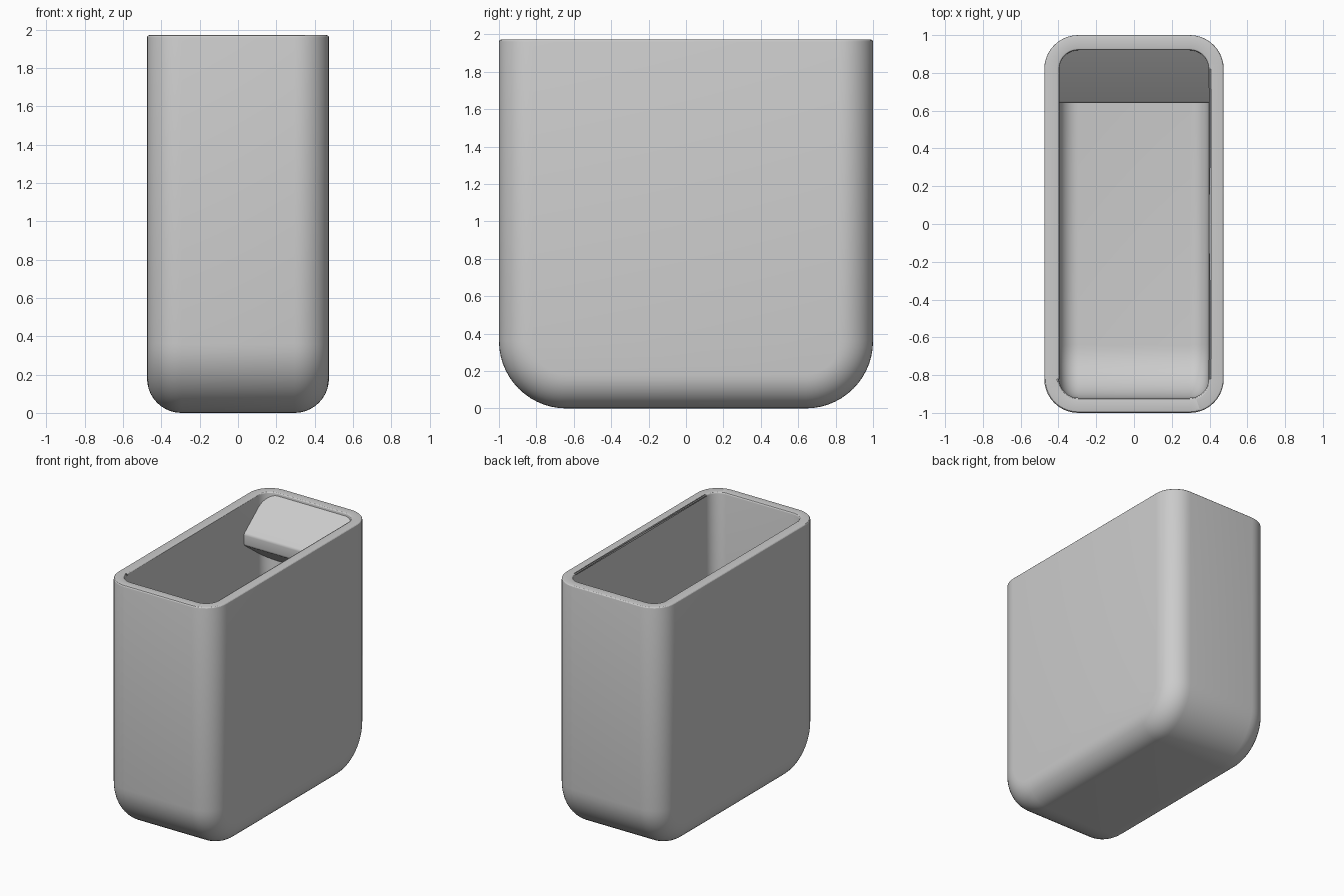
import bpy, bmesh
from math import sin, cos, pi, radians

cube = bpy.data.objects.get("Cube")
if cube:
    bpy.data.objects.remove(cube, do_unlink=True)

HX, HY, TOP = 0.475, 1.0, 1.972    # outer half width, half depth, height
WALL = 0.08
SIDE_R, END_R = 0.18, 0.36         # side edge and bottom end radii
STEPS, ARC = 10, 14

grey = bpy.data.materials.new("light grey")
grey.use_nodes = True
colour = (0.6, 0.6, 0.6, 1)
grey.diffuse_color = colour
grey.node_tree.nodes["Principled BSDF"].inputs["Base Color"].default_value = colour


def finish(name, bm):
    bmesh.ops.recalc_face_normals(bm, faces=bm.faces)
    mesh = bpy.data.meshes.new(name)
    bm.to_mesh(mesh)
    bm.free()
    mesh.materials.append(grey)
    obj = bpy.data.objects.new(name, mesh)
    bpy.context.collection.objects.link(obj)
    bpy.ops.object.select_all(action="DESELECT")
    obj.select_set(True)
    bpy.context.view_layer.objects.active = obj
    bpy.ops.object.shade_smooth_by_angle(angle=radians(30))
    return obj


def u_profile(bm, x, inset):
    """Open U outline at one x, running from front top to back top."""
    r, hy = END_R - inset, HY - inset
    pts = [(-hy, TOP)]
    for side, start in ((-1, pi), (1, 1.5 * pi)):
        for i in range(ARC + 1):
            a = start + 0.5 * pi * i / ARC
            pts.append((side * (hy - r) + r * cos(a), inset + r + r * sin(a)))
    pts.append((hy, TOP))
    return [bm.verts.new((x, y, z)) for y, z in pts]


def skin(bm, offset):
    """Rounded tub surface, returning its open top loop."""
    r, hx = SIDE_R - offset, HX - offset
    angles = [0.5 * pi * i / STEPS for i in range(STEPS + 1)]
    stations = [(hx - r + r * cos(a), offset + r * (1 - sin(a))) for a in angles]
    stations = [(-x, d) for x, d in stations] + stations[::-1]
    rings = [u_profile(bm, x, d) for x, d in stations]
    for a, b in zip(rings, rings[1:]):
        for i in range(len(a) - 1):
            bm.faces.new((a[i], a[i + 1], b[i + 1], b[i]))
    bm.faces.new(rings[0])
    bm.faces.new(rings[-1])
    return [ring[0] for ring in rings] + [ring[-1] for ring in rings[::-1]]


# Hollow tub: outer and inner skins joined by a softened rim
bm = bmesh.new()
outer, inner = skin(bm, 0), skin(bm, WALL)
n = len(outer)
for i in range(n):
    j = (i + 1) % n
    bm.faces.new((outer[i], outer[j], inner[j], inner[i]))
rim_edges = [bm.edges.get((loop[i], loop[(i + 1) % n]))
             for loop in (outer, inner) for i in range(n)]
bmesh.ops.bevel(bm, geom=rim_edges, offset=0.012, segments=3,
                profile=0.5, affect="EDGES", clamp_overlap=True)
finish("tub", bm)

# Wedge-shaped ledge across the inside of the back wall
bm = bmesh.new()
section = [(0.94, 1.965), (0.64, 1.73), (0.64, 1.64), (0.94, 1.42)]
face = bm.faces.new([bm.verts.new((-0.405, y, z)) for y, z in section])
grown = bmesh.ops.extrude_face_region(bm, geom=[face])["geom"]
bmesh.ops.translate(bm, vec=(0.81, 0, 0),
                    verts=[v for v in grown if isinstance(v, bmesh.types.BMVert)])
nose = [e for e in bm.edges if all(v.co.y < 0.7 for v in e.verts)
        and abs(e.verts[0].co.x - e.verts[1].co.x) > 0.5]
bmesh.ops.bevel(bm, geom=nose, offset=0.012, segments=3, profile=0.5, affect="EDGES")
finish("inner_ledge", bm)
